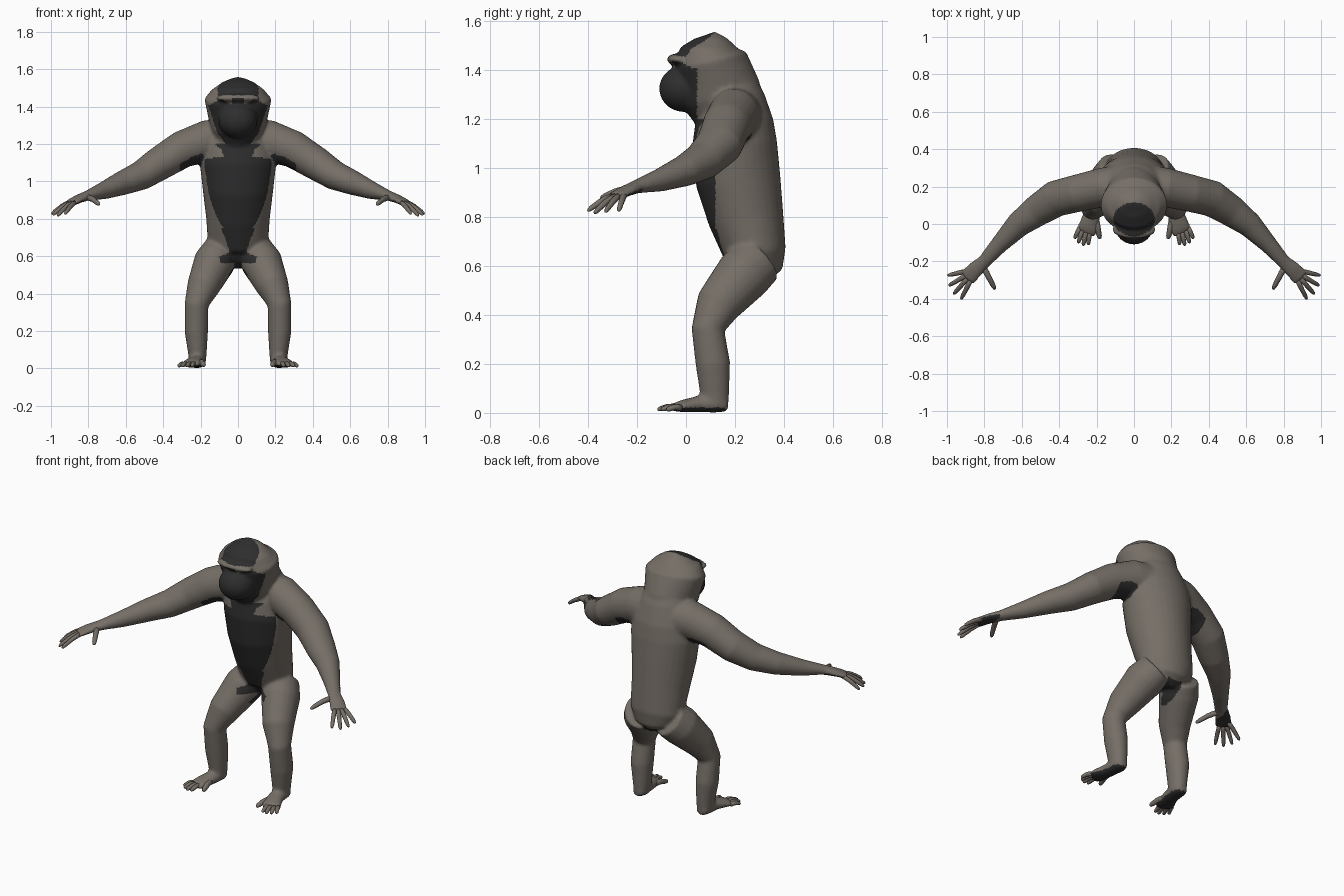
import bpy, bmesh, math
from mathutils import Vector, Matrix

cube = bpy.data.objects.get("Cube")
if cube:
    bpy.data.objects.remove(cube, do_unlink=True)


def material(name, rgb):
    m = bpy.data.materials.new(name)
    m.use_nodes = True
    m.diffuse_color = (*rgb, 1)
    bsdf = m.node_tree.nodes["Principled BSDF"]
    bsdf.inputs["Base Color"].default_value = (*rgb, 1)
    bsdf.inputs["Roughness"].default_value = 0.9
    return m


FUR = material("grey_brown_fur", (0.18, 0.157, 0.135))
SKIN = material("dark_skin", (0.027, 0.027, 0.027))
X, Z = Vector((1, 0, 0)), Vector((0, 0, 1))


def tube(bm, pts, flat=False, sign=1, sides=20, dark_from=None):
    """Loft ellipses along a path of (x, y, z, half width, half depth)."""
    path = [Vector((p[0] * sign, p[1], p[2])) for p in pts]
    rings = []
    for i, p in enumerate(path):
        t = (path[min(i + 1, len(path) - 1)] - path[max(i - 1, 0)]).normalized()
        u = Z.cross(t) if flat else X - t * X.dot(t)
        u.normalize()
        v = t.cross(u)
        a, b = pts[i][3], pts[i][4]
        ring = []
        for k in range(sides):
            ang = math.tau * k / sides
            ring.append(bm.verts.new(p + u * a * math.cos(ang) + v * b * math.sin(ang)))
        rings.append(ring)
    for i in range(len(rings) - 1):
        for k in range(sides):
            n = (k + 1) % sides
            f = bm.faces.new((rings[i][k], rings[i][n], rings[i + 1][n], rings[i + 1][k]))
            f.material_index = int(dark_from is not None and i >= dark_from)
    bm.faces.new(rings[0])
    tip = bm.faces.new(rings[-1])
    tip.material_index = int(dark_from is not None)


def stack(bm, rows):
    """Loft upright sections given as (z, front y, back y, half width)."""
    tube(bm, [(0, (f + b) / 2, z, w, (b - f) / 2) for z, f, b, w in rows], sides=32)


def ball(bm, centre, radii):
    m = Matrix.Translation(centre) @ Matrix.Diagonal((*radii, 1))
    bmesh.ops.create_uvsphere(bm, u_segments=24, v_segments=14, radius=1, matrix=m)


def finish(bm, name):
    bmesh.ops.recalc_face_normals(bm, faces=bm.faces)
    mesh = bpy.data.meshes.new(name)
    bm.to_mesh(mesh)
    bm.free()
    obj = bpy.data.objects.new(name, mesh)
    bpy.context.collection.objects.link(obj)
    return obj


def dress(obj):
    obj.data.materials.clear()
    obj.data.materials.append(FUR)
    obj.data.materials.append(SKIN)
    for p in obj.data.polygons:
        p.use_smooth = True


bm = bmesh.new()
# Torso
stack(bm, [(.55, .21, .33, .06), (.60, .18, .395, .13), (.65, .155, .41, .16),
           (.80, .09, .40, .17), (.95, .04, .387, .188), (1.10, .025, .372, .205),
           (1.20, .04, .357, .19), (1.30, .08, .32, .15), (1.37, .1, .28, .12)])
# Head with neck, muzzle and brow
stack(bm, [(1.17, .06, .33, .12), (1.23, .03, .32, .125), (1.30, -.02, .31, .15),
           (1.37, -.03, .28, .165), (1.44, -.05, .25, .18), (1.49, -.025, .215, .14),
           (1.53, .035, .17, .085), (1.55, .07, .12, .035)])
ball(bm, (0, -.01, 1.325), (.105, .1, .095))
ball(bm, (0, -.03, 1.445), (.12, .05, .024))

for s in (1, -1):
    # Arm and palm
    tube(bm, [(.06, .22, 1.21, .10, .12), (.17, .195, 1.215, .105, .112),
              (.30, .165, 1.17, .10, .10), (.42, .135, 1.095, .098, .09),
              (.52, .07, 1.03, .085, .078), (.62, -.005, .99, .068, .065),
              (.72, -.11, .95, .048, .047), (.80, -.2, .925, .037, .028),
              (.85, -.245, .907, .045, .022), (.895, -.29, .885, .05, .016)],
         flat=True, sign=s)
    # Leg
    tube(bm, [(.09, .295, .625, .10, .11), (.128, .235, .565, .11, .115),
              (.185, .13, .44, .088, .093), (.222, .09, .34, .064, .068),
              (.223, .11, .20, .063, .071), (.217, .117, .08, .05, .06),
              (.217, .117, .02, .044, .056)], sign=s)
    # Foot
    tube(bm, [(.217, .17, .03, .03, .025), (.217, .13, .035, .045, .034),
              (.225, .05, .036, .046, .034), (.245, -.02, .027, .056, .024),
              (.26, -.05, .02, .052, .014)], flat=True, sign=s)

# Blend the parts into one skin
body = finish(bm, "body")
remesh = body.modifiers.new("blend", "REMESH")
remesh.mode = "VOXEL"
remesh.voxel_size = 0.009
soft = body.modifiers.new("soften", "SMOOTH")
soft.factor = 0.5
soft.iterations = 8
deps = bpy.context.evaluated_depsgraph_get()
skin = bpy.data.meshes.new_from_object(body.evaluated_get(deps))
body.modifiers.clear()
body.data = skin
dress(body)

# Half width of the bare chest by height
CHEST = [(.56, .09), (.595, .10), (.62, .045), (.70, .07), (.80, .115),
         (.90, .155), (1.0, .18), (1.09, .20), (1.12, .20), (1.13, .075),
         (1.17, .09), (1.22, .15)]


def chest_width(z):
    for (z0, w0), (z1, w1) in zip(CHEST, CHEST[1:]):
        if z0 <= z <= z1:
            return w0 + (w1 - w0) * (z - z0) / (z1 - z0)
    return 0


def is_bare(c, n):
    x, y, z = abs(c.x), c.y, c.z
    if z > 1.455:                                   # crown
        return (x / .11) ** 2 + ((y - .025) / .09) ** 2 < 1
    if z > 1.2 and x < .165:                        # face below the brow
        brow = 1.44 - .03 * min(1, abs(x - .09) / .06) if x > .03 else 1.445
        return y < .045 and z < brow
    if x > .82:                                     # palm
        return n.z < -.35
    if z < .06:                                     # sole
        return n.z < -.5
    if .18 < x < .31 and 1.02 < z < 1.16:           # armpit
        return n.z < -.45 and y < .27
    if z < .62 and n.z < -.3 and x < .05:           # seat
        return y < .36
    limit = .12 if z > .75 else .22
    return x < chest_width(z) and y < limit and n.y < .1


for p in body.data.polygons:
    p.material_index = int(is_bare(p.center, p.normal))


def digits(name, rows, r):
    """Tapered fingers or toes, bare at the ends, on both sides."""
    bm = bmesh.new()
    for s in (1, -1):
        for base, tip in rows:
            a, b = Vector(base), Vector(tip)
            pts = []
            for t, k in ((0, 1), (.3, 1.05), (.5, 1), (.85, .85), (.96, .6), (1, .2)):
                p = a.lerp(b, t) + Z * r * .6 * math.sin(math.pi * t)
                pts.append((*p, r * k, r * k))
            tube(bm, pts, flat=True, sign=s, sides=10, dark_from=2)
    dress(finish(bm, name))


# Fingers and thumbs
digits("fingers", [((.885, -.25, .895), (.997, -.275, .825)),
                   ((.89, -.27, .89), (.99, -.33, .82)),
                   ((.885, -.285, .888), (.965, -.375, .815)),
                   ((.87, -.295, .888), (.925, -.402, .825))], .0125)
digits("thumbs", [((.81, -.22, .915), (.742, -.35, .875))], .015)
# Toes
digits("toes", [((.235, -.03, .022), (.245, -.112, .012)),
                ((.255, -.035, .022), (.272, -.116, .012)),
                ((.275, -.03, .021), (.298, -.102, .012)),
                ((.29, -.02, .02), (.318, -.078, .011))], .0125)
digits("big_toes", [((.205, .03, .03), (.182, -.08, .015))], .016)
